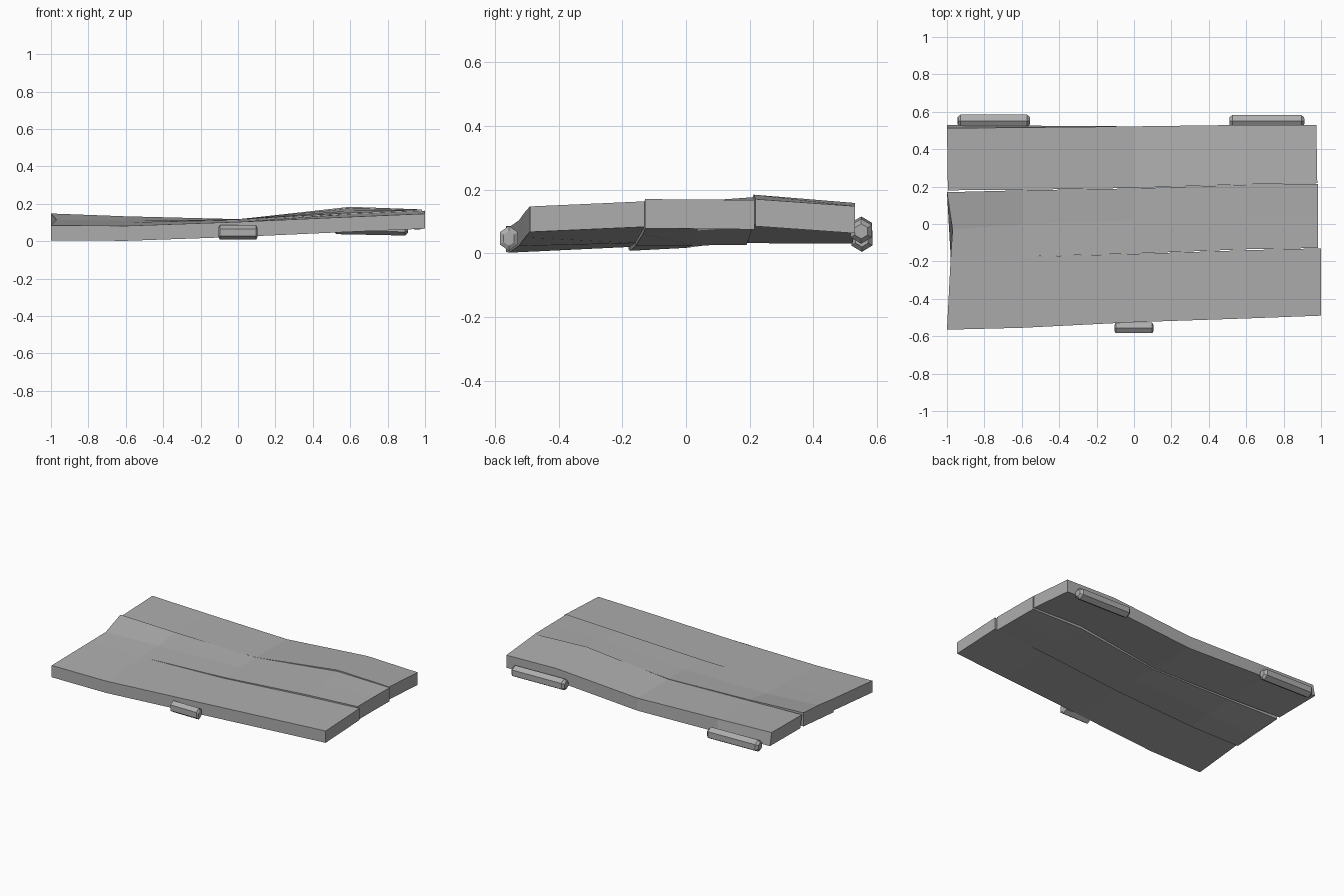
import bpy
import bmesh
from math import cos, sin, pi
from mathutils import Matrix

if "Cube" in bpy.data.objects:
    bpy.data.objects.remove(bpy.data.objects["Cube"], do_unlink=True)

grey = bpy.data.materials.new("weathered_grey")
grey.use_nodes = True
colour = (0.42, 0.42, 0.42, 1)
grey.diffuse_color = colour
grey.node_tree.nodes["Principled BSDF"].inputs["Base Color"].default_value = colour


def finish(bm, name):
    bmesh.ops.recalc_face_normals(bm, faces=bm.faces)
    mesh = bpy.data.meshes.new(name)
    bm.to_mesh(mesh)
    bm.free()
    mesh.materials.append(grey)
    obj = bpy.data.objects.new(name, mesh)
    bpy.context.collection.objects.link(obj)
    return obj


def plank(name, edges, thickness, lean=(0, 0, 0, 0, 0)):
    """Warped board: each edge is a lengthwise line of (x, y, top z) stations."""
    bm = bmesh.new()
    sections = []
    for station, lean_y in zip(zip(*edges), lean):
        top = [bm.verts.new(p) for p in station]
        under = [bm.verts.new((x, y + lean_y, z - thickness)) for x, y, z in reversed(station)]
        sections.append(top + under)
    for a, b in zip(sections, sections[1:]):
        for i in range(len(a)):
            j = (i + 1) % len(a)
            bm.faces.new((a[i], a[j], b[j], b[i]))
    bm.faces.new(sections[0])
    bm.faces.new(sections[-1])
    return finish(bm, name)


def edge(xs, ys, zs):
    return list(zip(xs, ys, zs))


# Three warped boards, front to back
stations = (-1, -0.6, 0, 0.6, 1)
plank("front_plank", [
    edge(stations, (-0.565, -0.555, -0.525, -0.505, -0.49), (0.085, 0.082, 0.103, 0.13, 0.147)),
    edge((-0.98, -0.6, 0, 0.6, 1), (-0.18, -0.175, -0.16, -0.14, -0.13), (0.105, 0.1, 0.112, 0.145, 0.163)),
], 0.08)

plank("middle_plank", [
    edge((-0.98, -0.6, 0, 0.6, 0.985), (-0.18, -0.175, -0.158, -0.135, -0.128), (0.105, 0.1, 0.117, 0.152, 0.17)),
    edge((-0.97, -0.6, 0, 0.6, 0.985), (-0.03, 0, 0.02, 0.03, 0.04), (0.115, 0.109, 0.117, 0.163, 0.169)),
    edge((-1, -0.6, 0, 0.6, 0.985), (0.17, 0.18, 0.19, 0.21, 0.215), (0.148, 0.133, 0.118, 0.176, 0.167)),
], 0.092)

plank("back_plank", [
    edge((-0.995, -0.6, 0, 0.6, 0.98), (0.18, 0.183, 0.193, 0.212, 0.218), (0.138, 0.128, 0.117, 0.184, 0.17)),
    edge((-1, -0.6, 0, 0.6, 0.975), (0.512, 0.516, 0.522, 0.53, 0.53), (0.145, 0.132, 0.115, 0.158, 0.148)),
], 0.085, lean=(0.018, 0.01, 0, 0, 0))


def bar(name, centre, length, size_y, size_z, tilt=0):
    """Faceted six-sided bar along x with narrowed ends."""
    bm = bmesh.new()
    rings = []
    for x, scale in ((-0.5, 0.6), (-0.46, 1), (0.46, 1), (0.5, 0.6)):
        rings.append([bm.verts.new((x * length,
                                    cos(pi * i / 3 + pi / 6) * size_y * scale / 1.73,
                                    sin(pi * i / 3 + pi / 6) * size_z * scale / 2)) for i in range(6)])
    for a, b in zip(rings, rings[1:]):
        for i in range(6):
            j = (i + 1) % 6
            bm.faces.new((a[i], a[j], b[j], b[i]))
    bm.faces.new(rings[0])
    bm.faces.new(rings[-1])
    bm.transform(Matrix.Translation(centre) @ Matrix.Rotation(tilt, 4, "Y"))
    return finish(bm, name)


# Bars along the long sides
bar("front_bar", (0, -0.556, 0.047), 0.21, 0.056, 0.078)
bar("back_right_bar", (-0.75, 0.552, 0.048), 0.385, 0.066, 0.08, 0.02)
bar("back_left_bar", (0.71, 0.55, 0.073), 0.4, 0.066, 0.078, 0.02)
